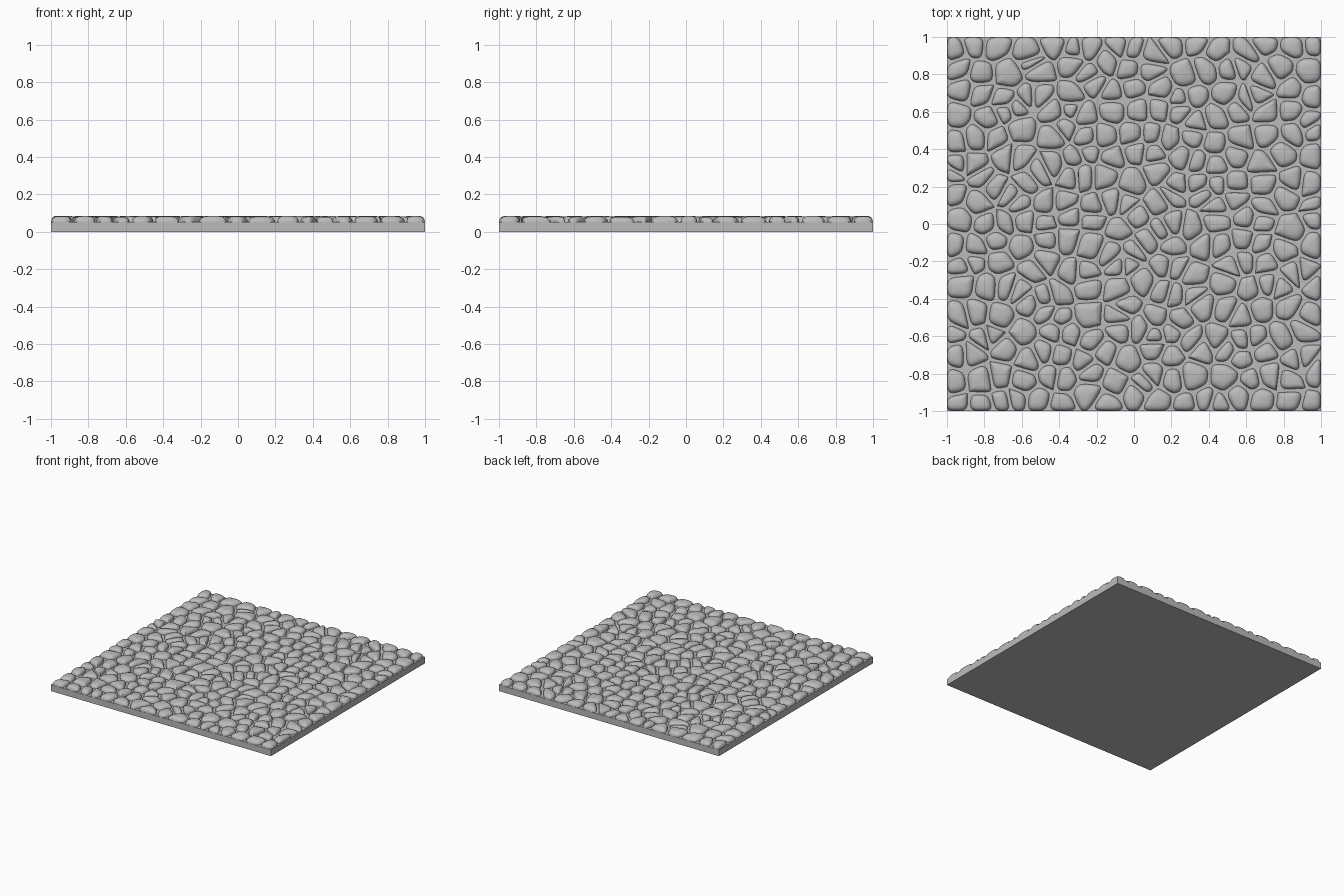
import bpy, bmesh, random
from mathutils import Vector

random.seed(7)
cube = bpy.data.objects.get("Cube")
if cube:
    bpy.data.objects.remove(cube, do_unlink=True)

HALF, BASE, RISE, GRID, GAP = 1.0, 0.052, 0.034, 17, 0.008
# Dome section: outline scale, height fraction
DOME = [(1, -0.1), (0.98, 0.25), (0.92, 0.5), (0.8, 0.75), (0.6, 0.92), (0.3, 0.99)]

stone = bpy.data.materials.new("grey stone")
stone.use_nodes = True
colour = (0.5, 0.5, 0.5, 1)
stone.diffuse_color = colour
stone.node_tree.nodes["Principled BSDF"].inputs["Base Color"].default_value = colour


def clip(poly, point, normal):
    """Keep the part of a polygon behind a line."""
    out = []
    for a, b in zip(poly, poly[1:] + poly[:1]):
        da, db = (a - point).dot(normal), (b - point).dot(normal)
        if da <= 0:
            out.append(a)
        if da * db < 0:
            out.append(a.lerp(b, da / (da - db)))
    return out


def cell(seed, seeds):
    """Region nearest to one seed, pulled back by the mortar gap."""
    e = HALF - 0.001
    poly = [Vector(c) for c in ((-e, -e), (e, -e), (e, e), (-e, e))]
    for other in seeds:
        d = other - seed
        if 0 < d.length < 0.5:
            n = d.normalized()
            poly = clip(poly, (seed + other) / 2 - n * GAP, n)
    return poly


def soften(poly, cut):
    """Cut the corners of a polygon."""
    pairs = zip(poly, poly[1:] + poly[:1])
    return [p for a, b in pairs for p in (a.lerp(b, cut), b.lerp(a, cut))]


def add_stone(bm, poly):
    outline = soften(soften(poly, 0.2), 0.25)
    centre = sum(poly, Vector((0, 0))) / len(poly)
    size = min((p - centre).length for p in outline)
    rise = RISE * min(1, 0.6 + size * 10) * random.uniform(0.9, 1)
    rings = []
    for scale, h in DOME:
        pts = [centre.lerp(p, scale) for p in outline]
        rings.append([bm.verts.new((p.x, p.y, BASE + rise * h)) for p in pts])
    n = len(outline)
    for low, high in zip(rings, rings[1:]):
        for i in range(n):
            j = (i + 1) % n
            bm.faces.new((low[i], low[j], high[j], high[i]))
    top = bm.verts.new((centre.x, centre.y, BASE + rise))
    for i in range(n):
        bm.faces.new((rings[-1][i], rings[-1][(i + 1) % n], top))


def finish(bm, name, smooth):
    mesh = bpy.data.meshes.new(name)
    for f in bm.faces:
        f.smooth = smooth
    bm.to_mesh(mesh)
    bm.free()
    mesh.materials.append(stone)
    bpy.context.collection.objects.link(bpy.data.objects.new(name, mesh))


# Flat mortar slab
bm = bmesh.new()
bmesh.ops.create_cube(bm, size=1)
bmesh.ops.scale(bm, vec=(2 * HALF, 2 * HALF, BASE), verts=bm.verts)
bmesh.ops.translate(bm, vec=(0, 0, BASE / 2), verts=bm.verts)
finish(bm, "slab", False)

# Irregular domed cobbles filling the top
step = 2 * HALF / GRID
seeds = []
for row in range(GRID):
    for col in range(GRID):
        jx, jy = (random.uniform(-0.4, 0.4) for _ in "xy")
        seeds.append(Vector((col + 0.5 + jx, row + 0.5 + jy)) * step - Vector((HALF, HALF)))
bm = bmesh.new()
for seed in seeds:
    poly = cell(seed, seeds)
    if len(poly) > 2:
        add_stone(bm, poly)
finish(bm, "cobblestones", True)
